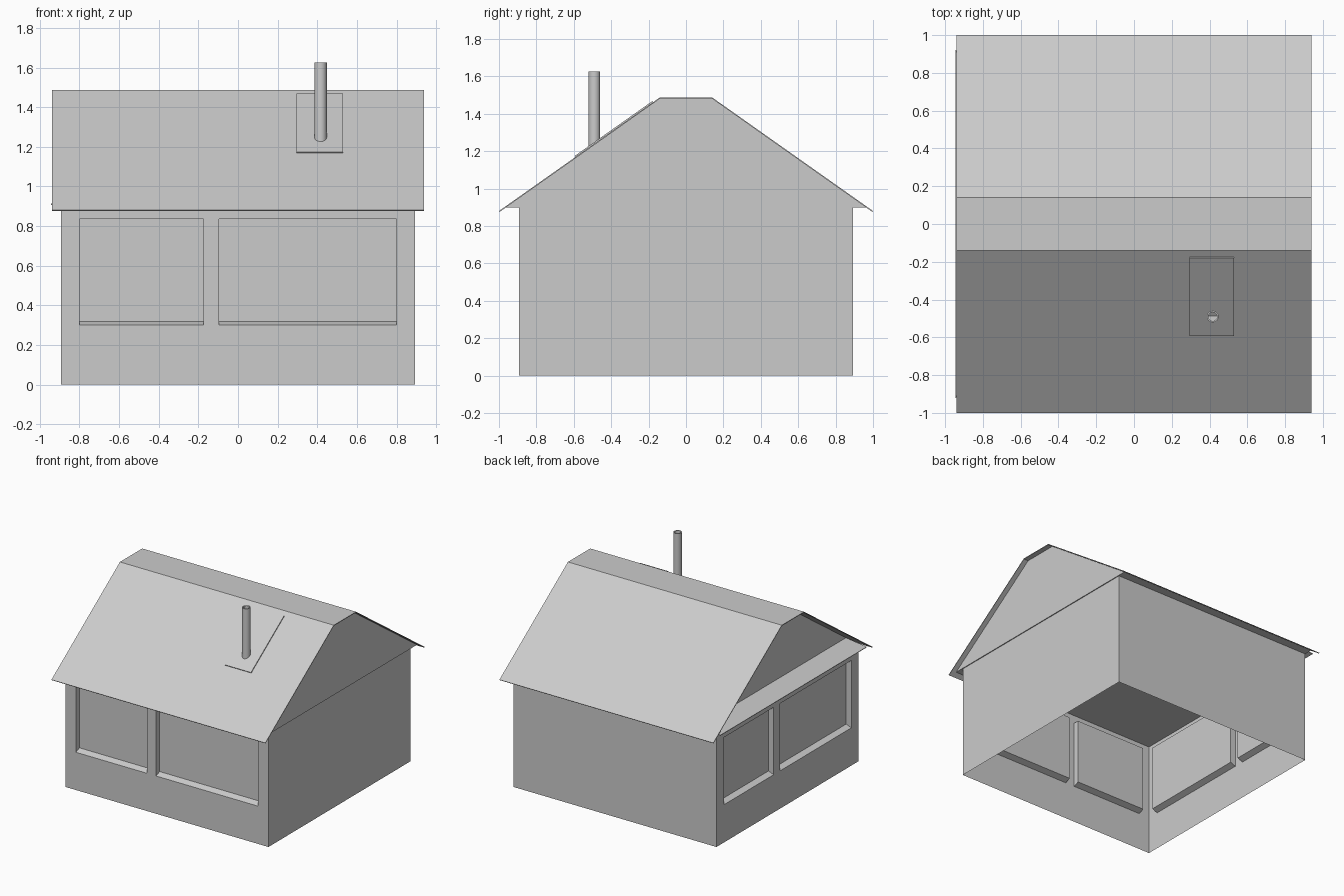
import bpy, bmesh, math
from mathutils import Matrix, Vector

cube = bpy.data.objects.get("Cube")
if cube:
    bpy.data.objects.remove(cube, do_unlink=True)

grey = bpy.data.materials.new("plain grey")
grey.use_nodes = True
grey.diffuse_color = (0.6, 0.6, 0.6, 1)
grey.node_tree.nodes["Principled BSDF"].inputs["Base Color"].default_value = (0.6, 0.6, 0.6, 1)

HALF = 0.893      # half width of the walls
WALL_TOP = 0.9
EAVE, EAVE_Z = 1.0, 0.88
RIDGE, RIDGE_Z = 0.14, 1.487
ROOF_X = 0.94


def build(name, faces, thickness=0):
    """Make an object from a list of polygons, optionally thickened inward."""
    bm = bmesh.new()
    for pts in faces:
        bm.faces.new([bm.verts.new(p) for p in pts])
    bmesh.ops.remove_doubles(bm, verts=bm.verts, dist=0.0005)
    mesh = bpy.data.meshes.new(name)
    bm.to_mesh(mesh)
    bm.free()
    mesh.materials.append(grey)
    ob = bpy.data.objects.new(name, mesh)
    bpy.context.collection.objects.link(ob)
    if thickness:
        mod = ob.modifiers.new("thickness", "SOLIDIFY")
        mod.thickness = thickness
        mod.offset = -1
    return ob


def wall(name, turn, windows=(), z0=0.3, z1=0.835, depth=0.045, sill=0.018):
    """Sheet wall with recessed windows and sloping sills, turned about z."""
    rot = Matrix.Rotation(math.radians(turn), 3, 'Z')

    def quad(u0, u1, a, b, d=0):
        return [Vector((u, d - HALF, z)) for u, z in ((u0, a), (u1, a), (u1, b), (u0, b))]

    faces = []
    if not windows:
        faces.append(quad(-HALF, HALF, 0, WALL_TOP))
    else:
        cuts = [-HALF] + [u for w in windows for u in w] + [HALF]
        for i, (u0, u1) in enumerate(zip(cuts, cuts[1:])):
            faces.append(quad(u0, u1, 0, z0))
            faces.append(quad(u0, u1, z1, WALL_TOP))
            if i % 2 == 0:
                faces.append(quad(u0, u1, z0, z1))
                continue
            rim = quad(u0, u1, z0, z1)
            pane = quad(u0, u1, z0 + sill, z1, depth)
            faces.append(pane)
            for k in range(4):
                n = (k + 1) % 4
                faces.append([rim[k], rim[n], pane[n], pane[k]])
    return build(name, [[rot @ p for p in f] for f in faces])


# Walls: two glazed sides, two plain sides
openings = [(-0.8, -0.175), (-0.095, 0.8)]
wall("front_wall", 0, openings)
wall("window_side_wall", -90, openings)
wall("plain_side_wall", 90)
wall("back_wall", 180)

# Attic floor, also closing the eaves
build("attic_floor", [[(-HALF, -0.965, WALL_TOP), (-HALF, 0.965, WALL_TOP),
                       (0.9, 0.965, WALL_TOP), (0.9, -0.965, WALL_TOP)]])

# Roof with a flat ridge
profile = [(-EAVE, EAVE_Z), (-RIDGE, RIDGE_Z), (RIDGE, RIDGE_Z), (EAVE, EAVE_Z)]
build("roof", [[(-ROOF_X, *a), (ROOF_X, *a), (ROOF_X, *b), (-ROOF_X, *b)]
               for a, b in zip(profile, profile[1:])], 0.006)

# Gables
gable = [(-0.965, WALL_TOP), (0.965, WALL_TOP), (RIDGE, RIDGE_Z - 0.004), (-RIDGE, RIDGE_Z - 0.004)]
build("plain_gable", [[(0.9, y, z) for y, z in gable]])
build("set_back_gable", [[(-0.79, y, z) for y, z in reversed(gable)]])

# Small sloping ledge below the set back gable
build("gable_ledge", [[(-0.945, 0.92, 0.912), (-0.945, -0.92, 0.912),
                       (-0.79, -0.88, 0.958), (-0.79, 0.88, 0.958)]], 0.006)

# Flashing plate lying on the front slope
slope = (RIDGE_Z - EAVE_Z) / (EAVE - RIDGE)
normal = Vector((0, -slope, 1)).normalized()


def on_roof(x, y, lift=0.007):
    return Vector((x, y, EAVE_Z + (y + EAVE) * slope)) + normal * lift


build("flashing_plate", [[on_roof(0.295, -0.59), on_roof(0.53, -0.59),
                          on_roof(0.53, -0.175), on_roof(0.295, -0.175)]], 0.007)

# Hollow stove pipe: outer skin, rim and bore
R, BORE, SIDES = 0.031, 0.023, 32
rings = [(R, 1.2), (R, 1.625), (BORE, 1.625), (BORE, 1.25), (0.001, 1.25)]


def ring_point(r, z, k):
    a = math.tau * k / SIDES
    return (0.417 + r * math.cos(a), -0.49 + r * math.sin(a), z)


pipe = build("stove_pipe", [[ring_point(*lo, k), ring_point(*lo, k + 1),
                             ring_point(*hi, k + 1), ring_point(*hi, k)]
                            for lo, hi in zip(rings, rings[1:]) for k in range(SIDES)])
bpy.ops.object.select_all(action='DESELECT')
pipe.select_set(True)
bpy.context.view_layer.objects.active = pipe
bpy.ops.object.shade_smooth_by_angle(angle=math.radians(40))
